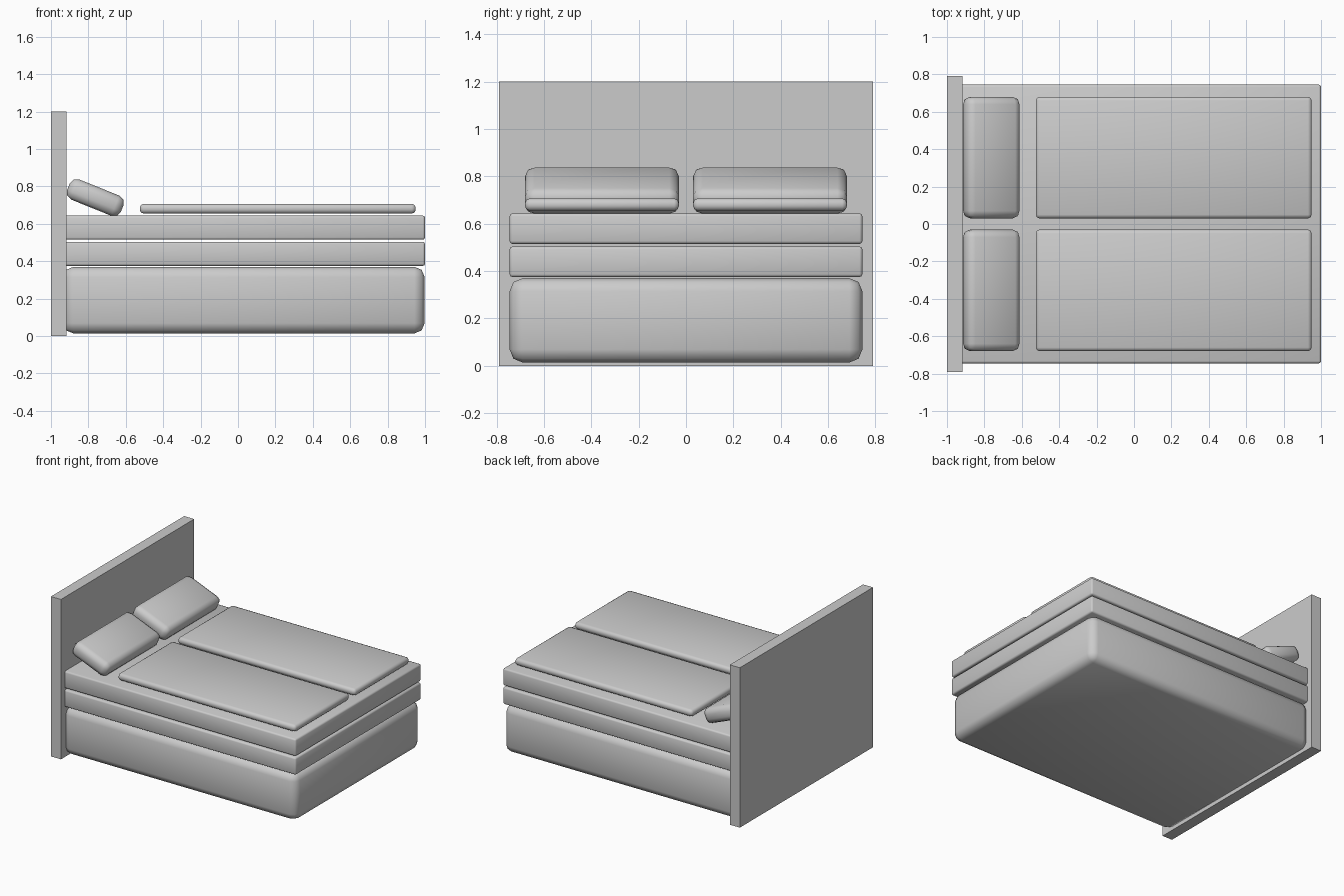
import bpy
import math

if "Cube" in bpy.data.objects:
    bpy.data.objects.remove(bpy.data.objects["Cube"])


def rounded_box(name, x, y, z, bevel=0.0, segments=2, tilt=0.0):
    """Box spanning the (min, max) pairs, with bevelled edges, tilted about y."""
    spans = (x, y, z)
    bpy.ops.mesh.primitive_cube_add(size=1, location=[(a + b) / 2 for a, b in spans])
    ob = bpy.context.object
    ob.name = name
    ob.scale = [b - a for a, b in spans]
    bpy.ops.object.transform_apply(location=False, rotation=False, scale=True)
    ob.rotation_euler.y = tilt
    if bevel:
        mod = ob.modifiers.new("soft_edges", 'BEVEL')
        mod.width = bevel
        mod.segments = segments
        mod.limit_method = 'NONE'
        bpy.ops.object.modifier_apply(modifier=mod.name)
        bpy.ops.object.shade_smooth_by_angle(angle=math.radians(50))
    return ob


# Headboard panel
rounded_box("headboard", (-1.0, -0.917), (-0.79, 0.79), (0, 1.2))

# Padded base and two stacked mattresses, tucked slightly into the headboard
side = (-0.745, 0.745)
rounded_box("bed_base", (-0.935, 0.998), side, (0.014, 0.37), 0.055)
rounded_box("lower_mattress", (-0.935, 1.0), side, (0.375, 0.504), 0.012)
rounded_box("upper_mattress", (-0.935, 1.0), side, (0.515, 0.644), 0.012)

# One duvet and one tilted pillow on each side
for label, y in (("left", (0.03, 0.68)), ("right", (-0.68, -0.03))):
    rounded_box(label + "_duvet", (-0.525, 0.95), y, (0.655, 0.707), 0.02)
    rounded_box(label + "_pillow", (-0.918, -0.608), y, (0.682, 0.798),
                0.04, tilt=math.radians(22))
